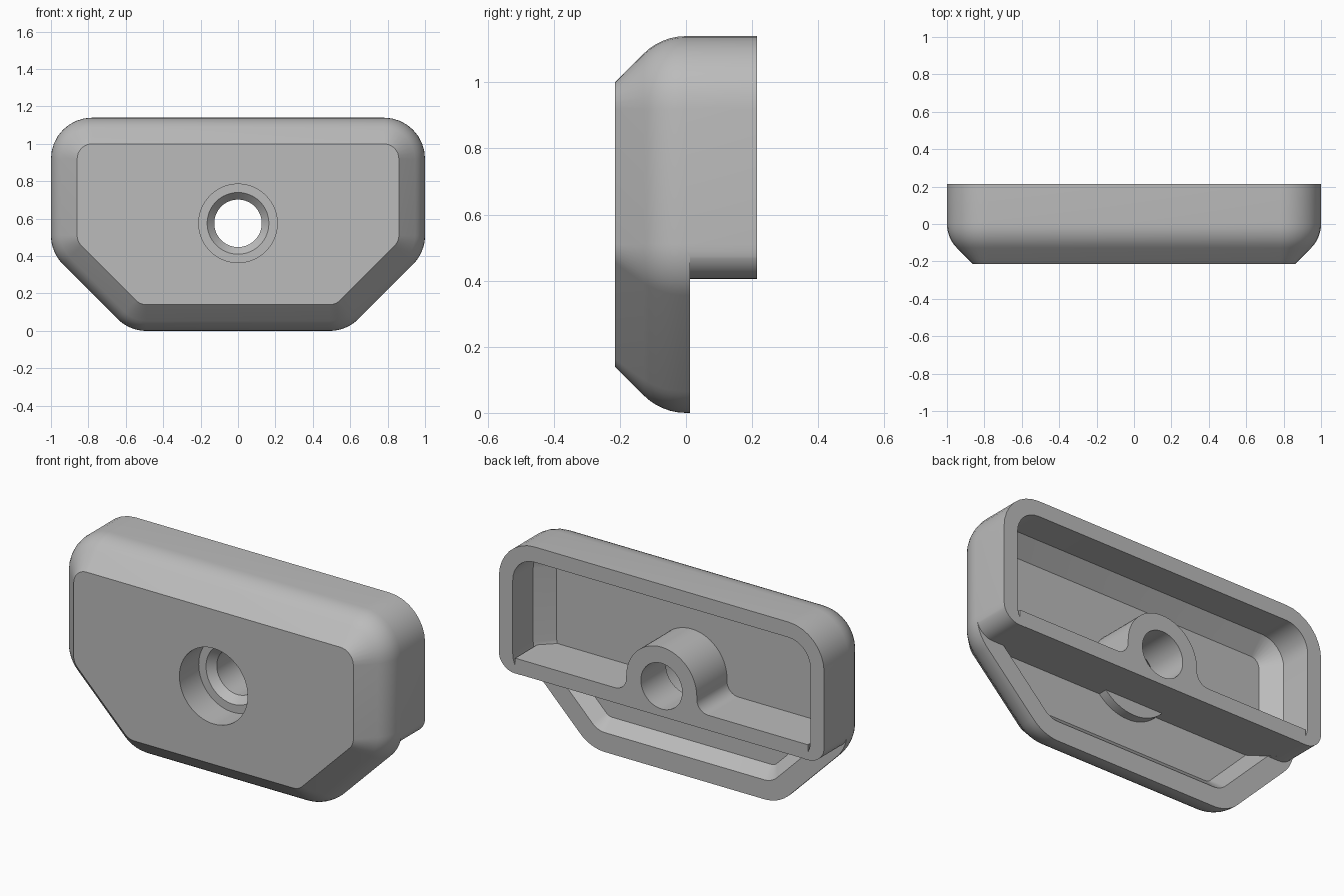
import bpy, bmesh, math
from mathutils import Vector

if "Cube" in bpy.data.objects:
    bpy.data.objects.remove(bpy.data.objects["Cube"])

grey = bpy.data.materials.new("plain_grey")
grey.use_nodes = True
colour = (0.5, 0.5, 0.5, 1)
grey.diffuse_color = colour
grey.node_tree.nodes["Principled BSDF"].inputs["Base Color"].default_value = colour

HOLE_Z = 0.575
TAN = math.tan(math.pi / 8)


def rounded(corners, steps=8):
    """Outline in x, z from (x, z, radius) corners, each replaced by an arc."""
    out = []
    for i, (x, z, r) in enumerate(corners):
        p = Vector((x, z))
        a = (Vector(corners[i - 1][:2]) - p).normalized()
        b = (Vector(corners[(i + 1) % len(corners)][:2]) - p).normalized()
        if r <= 0:
            out.append(p)
            continue
        half = math.acos(max(-1, min(1, a.dot(b)))) / 2
        d = r / math.tan(half)
        c = p + (a + b).normalized() * r / math.sin(half)
        v0, v1 = p + a * d - c, p + b * d - c
        phi = math.pi - 2 * half
        for k in range(steps + 1):
            t = k / steps
            v = (v0 * math.sin((1 - t) * phi) + v1 * math.sin(t * phi)) / math.sin(phi)
            if not out or (c + v - out[-1]).length > 1e-5:
                out.append(c + v)
    return out


def mirrored(half):
    """Complete a right-hand list of corners with its left-hand copy."""
    return half + [(-x, z, r) for x, z, r in reversed(half)]


def plate_outline(inset):
    d, r = inset, 0.22 - inset
    return rounded(mirrored([(1 - d, 1.14 - d, r),
                             (1 - d, 0.42 + TAN * d, r),
                             (0.58 - TAN * d, d, r)]))


def circle(r, n=64):
    return [Vector((r * math.cos(2 * math.pi * k / n),
                    HOLE_Z + r * math.sin(2 * math.pi * k / n))) for k in range(n)]


def loft(name, rings):
    """Closed solid through (y, outline) rings."""
    bm = bmesh.new()
    loops = [[bm.verts.new((p.x, y, p.y)) for p in pts] for y, pts in rings]
    for lo, hi in zip(loops, loops[1:]):
        n = len(lo)
        for i in range(n):
            j = (i + 1) % n
            bm.faces.new((lo[i], lo[j], hi[j], hi[i]))
    bm.faces.new(loops[0])
    bm.faces.new(loops[-1])
    bmesh.ops.recalc_face_normals(bm, faces=bm.faces[:])
    mesh = bpy.data.meshes.new(name)
    bm.to_mesh(mesh)
    bm.free()
    mesh.materials.append(grey)
    ob = bpy.data.objects.new(name, mesh)
    bpy.context.collection.objects.link(ob)
    return ob


def combine(body, tool, operation):
    tool.hide_render = True
    mod = body.modifiers.new(tool.name, 'BOOLEAN')
    mod.object, mod.operation, mod.solver = tool, operation, 'EXACT'
    bpy.context.view_layer.objects.active = body
    bpy.ops.object.modifier_apply(modifier=mod.name)
    bpy.data.objects.remove(tool)


# Outer body: flat front, sloped edge blending into straight sides
FRONT, BACK, STEP = -0.215, 0.215, 0.012
R = 0.075 / TAN
profile = [(FRONT, 0.14)]
for k in range(7):
    a = math.pi / 4 * (1 - k / 6)
    profile.append((-R * math.sin(a), R * (1 - math.cos(a))))
profile.append((BACK, 0))
body = loft("housing", [(y, plate_outline(d)) for y, d in profile])

# Hollow back with a sloped edge round the floor
cavity = [(-0.05, 0.17), (0.035, 0.085), (0.3, 0.085)]
combine(body, loft("cavity", [(y, plate_outline(d)) for y, d in cavity]), 'DIFFERENCE')

# Cut the lower part back to a shallower depth
below = rounded(mirrored([(1.2, -0.2, 0), (1.2, 0.55, 0),
                          (1.002, 0.55, 0), (1.002, 0.405, 0.1)]))
combine(body, loft("lower_trim", [(STEP, below), (0.4, below)]), 'DIFFERENCE')

# Shelf and screw boss share one filleted profile
shelf = rounded(mirrored([(0.217, HOLE_Z + 0.217, 0.217), (0.217, 0.49, 0.07),
                          (0.9, 0.49, 0), (0.9, 0.406, 0)]), 14)
combine(body, loft("shelf_and_boss", [(-0.09, shelf), (BACK, shelf)]), 'UNION')

# Small rounded pad below the shelf
pad = [Vector((0.245 * math.cos(a), HOLE_Z + 0.245 * math.sin(a)))
       for a in (math.radians(210 + 6 * k) for k in range(21))]
combine(body, loft("lower_pad", [(-0.09, pad), (0.0, pad)]), 'UNION')

# Stepped screw hole with a countersink
bore = [(-0.3, 0.21), (-0.045, 0.21), (-0.045, 0.165), (-0.005, 0.127), (0.3, 0.127)]
combine(body, loft("screw_hole", [(y, circle(r)) for y, r in bore]), 'DIFFERENCE')

bpy.ops.object.select_all(action='DESELECT')
body.select_set(True)
bpy.context.view_layer.objects.active = body
bpy.ops.object.shade_smooth_by_angle(angle=math.radians(25))
